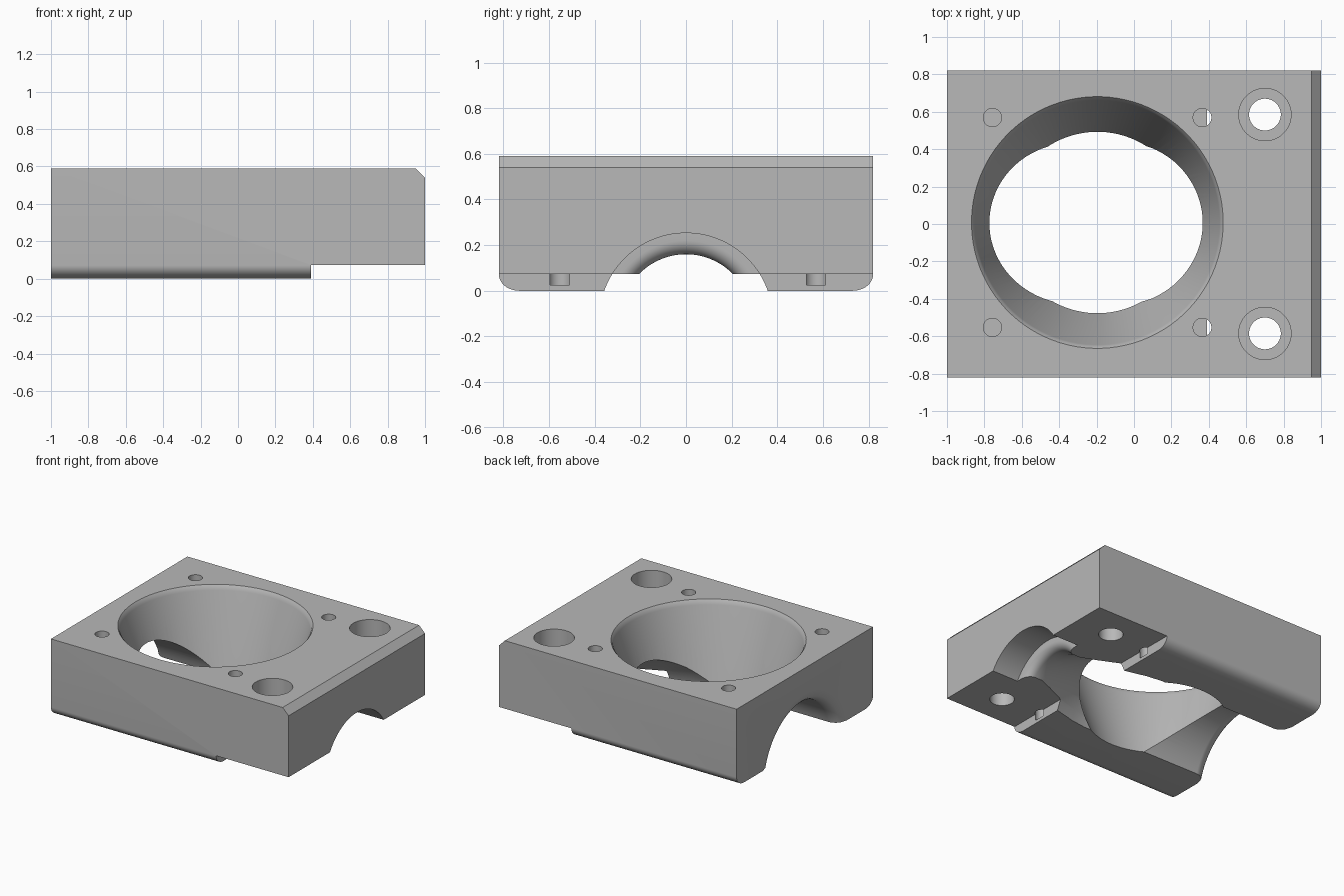
import bpy, bmesh, math
from mathutils import Matrix, Vector

cube = bpy.data.objects.get("Cube")
if cube:
    bpy.data.objects.remove(cube, do_unlink=True)

grey = bpy.data.materials.new("plain grey")
grey.use_nodes = True
grey.diffuse_color = (0.48, 0.48, 0.48, 1)
grey.node_tree.nodes["Principled BSDF"].inputs["Base Color"].default_value = (0.48, 0.48, 0.48, 1)

HALF_Y, TOP, LIP, STEP_X = 0.82, 0.59, 0.073, 0.39
BOWL = Vector((-0.196, 0.008, 0))


def finish(bm, name):
    bmesh.ops.recalc_face_normals(bm, faces=bm.faces)
    mesh = bpy.data.meshes.new(name)
    bm.to_mesh(mesh)
    bm.free()
    mesh.materials.append(grey)
    obj = bpy.data.objects.new(name, mesh)
    bpy.context.collection.objects.link(obj)
    return obj


def revolve(name, profile, origin, along_x=False, sides=96):
    """Closed solid from (position on axis, radius) pairs."""
    bm = bmesh.new()
    rings = []
    for t, r in profile:
        ring = []
        for i in range(sides):
            a = math.tau * (i + 0.5) / sides
            u, v = r * math.cos(a), r * math.sin(a)
            ring.append(bm.verts.new(Vector(origin) + Vector((t, u, v) if along_x else (u, v, t))))
        rings.append(ring)
    for a, b in zip(rings, rings[1:]):
        for i in range(sides):
            j = (i + 1) % sides
            bm.faces.new((a[i], a[j], b[j], b[i]))
    bm.faces.new(rings[0])
    bm.faces.new(rings[-1])
    return finish(bm, name)


def box(name, low, high):
    bm = bmesh.new()
    low, high = Vector(low), Vector(high)
    bmesh.ops.create_cube(bm, size=1, matrix=Matrix.Translation((low + high) / 2)
                          @ Matrix.Diagonal((*(high - low), 1)))
    return finish(bm, name)


# Block: rounded lower edges, extruded along x, chamfered at one top edge
side = [(HALF_Y, TOP)]
for i in range(13):
    a = math.pi / 2 * i / 12
    side.append((HALF_Y - 0.09 * (1 - math.cos(a)), (LIP - 0.001) * (1 - math.sin(a))))
outline = side + [(-y, z) for y, z in reversed(side)]
bm = bmesh.new()
face = bm.faces.new([bm.verts.new((-1, y, z)) for y, z in outline])
moved = bmesh.ops.extrude_face_region(bm, geom=[face])["geom"]
bmesh.ops.translate(bm, vec=(2, 0, 0), verts=[g for g in moved if isinstance(g, bmesh.types.BMVert)])
edge = [e for e in bm.edges if all(v.co.x > 0.9 and v.co.z > TOP - 0.01 for v in e.verts)]
bmesh.ops.bevel(bm, geom=edge, offset=0.05, segments=1, affect='EDGES')
block = finish(bm, "mounting_block")

# Raised underside at the screw end
cutters = [box("step_cutter", (STEP_X, -1, -0.5), (1.5, 1, LIP))]

# Conical bowl with a softened rim
cutters.append(revolve("bowl_cutter", [(-0.1, 0.455), (0, 0.485), (0.555, 0.654), (0.575, 0.661),
                                       (TOP, 0.673), (0.7, 0.673)], BOWL))

# Channel underneath: flared mouth, wide bore, narrow neck
mouth = [(-1.1, 0.52)]
for i in range(9):
    a = math.pi / 2 * i / 8
    mouth.append((-1 + 0.09 * math.sin(a), 0.43 + 0.09 * (1 - math.sin(math.acos(1 - math.sin(a))))))
bore = mouth + [(0.1, 0.435), (0.22, 0.42), (STEP_X, 0.38), (0.55, 0.32), (0.66, 0.287), (0.72, 0.287)]
for i in range(1, 9):
    a = math.pi / 2 * i / 8
    bore.append((0.72 + 0.06 * math.sin(a), 0.287 + 0.06 * (1 - math.cos(a))))
bore += [(0.78, 0.38), (1.2, 0.38)]
cutters.append(revolve("channel_cutter", bore, (0, 0, -0.127), along_x=True))

# Counterbored bolt holes and small blind screw holes
for s in (-1, 1):
    cutters.append(revolve("bolt_hole_cutter", [(-0.1, 0.085), (0.32, 0.085), (0.32, 0.14), (0.8, 0.14)],
                           (0.7, 0.585 * s, 0), sides=48))
    for x in (-0.561, 0.561):
        cutters.append(revolve("screw_hole_cutter", [(0.025, 0.049), (0.8, 0.049)],
                               BOWL + Vector((x, 0.561 * s, 0)), sides=32))

bpy.context.view_layer.objects.active = block
block.select_set(True)
for cutter in cutters:
    mod = block.modifiers.new("cut", 'BOOLEAN')
    mod.operation, mod.solver, mod.object = 'DIFFERENCE', 'EXACT', cutter
    bpy.ops.object.modifier_apply(modifier=mod.name)
    bpy.data.objects.remove(cutter, do_unlink=True)

bpy.ops.object.shade_smooth_by_angle(angle=math.radians(30))
